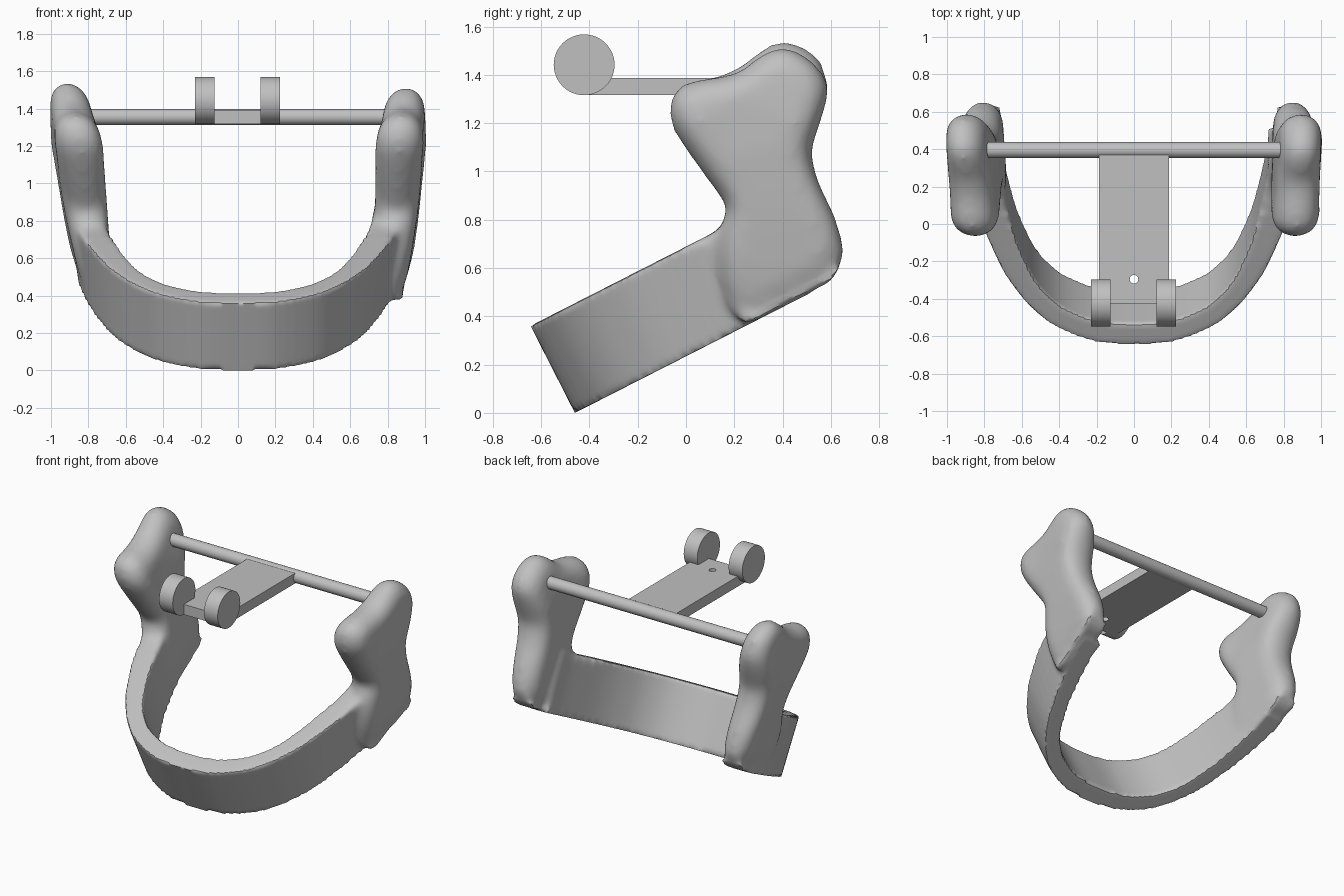
import bpy, bmesh, math
from mathutils import Vector

cube = bpy.data.objects.get("Cube")
if cube:
    bpy.data.objects.remove(cube, do_unlink=True)

grey = bpy.data.materials.new("light_grey")
grey.use_nodes = True
grey.diffuse_color = (0.53, 0.53, 0.53, 1)
grey.node_tree.nodes["Principled BSDF"].inputs["Base Color"].default_value = (0.53, 0.53, 0.53, 1)


def activate(obj):
    bpy.ops.object.select_all(action='DESELECT')
    obj.select_set(True)
    bpy.context.view_layer.objects.active = obj


def finish(obj, angle=35):
    """Colour an object and smooth it, keeping sharp edges."""
    obj.data.materials.clear()
    obj.data.materials.append(grey)
    activate(obj)
    bpy.ops.object.shade_smooth_by_angle(angle=math.radians(angle))


def spline(points, closed, steps=4):
    """Catmull-Rom curve through 2D points."""
    pts = [Vector(p) for p in points]
    n = len(pts)
    out = []
    for i in range(n if closed else n - 1):
        if closed:
            a, b, c, d = (pts[(i + k) % n] for k in (-1, 0, 1, 2))
        else:
            a, b, c, d = (pts[min(max(i + k, 0), n - 1)] for k in (-1, 0, 1, 2))
        for s in range(steps):
            t = s / steps
            out.append(0.5 * (2 * b + (c - a) * t + (2 * a - 5 * b + 4 * c - d) * t * t
                              + (3 * b - a - 3 * c + d) * t ** 3))
    if not closed:
        out.append(pts[-1])
    return out


def interpolate(table, z):
    if z <= table[0][0]:
        return table[0][1]
    for (z0, h0), (z1, h1) in zip(table, table[1:]):
        if z <= z1:
            return h0 + (h1 - h0) * (z - z0) / (z1 - z0)
    return table[-1][1]


# The jaw is built in a tilted frame: x, distance along the band, height above its underside
TILT = math.radians(27)
SIN, COS = math.sin(TILT), math.cos(TILT)
FRONT_Y = -.46
BAND_HEIGHT = .405
jaw = bmesh.new()


def add_to_jaw(verts, faces):
    new = [jaw.verts.new(v) for v in verts]
    made = [jaw.faces.new([new[i] for i in f]) for f in faces]
    bmesh.ops.recalc_face_normals(jaw, faces=made)
    bmesh.ops.triangulate(jaw, faces=[f for f in made if len(f.verts) > 4])


# U-shaped jaw band: half outlines (x, distance along), mirrored
OUTER = [(0, 0), (.2, .012), (.4, .095), (.52, .19), (.62, .32), (.705, .48), (.8, .76), (.85, 1), (.855, 1.1)]
INNER = [(0, .125), (.2, .14), (.38, .22), (.5, .34), (.58, .49), (.64, .66), (.69, .88), (.715, 1.02), (.72, 1.1)]
FLARE = .11


def mirrored(half):
    full = [(-x, v) for x, v in reversed(half[1:])] + half
    return spline(full, False)


verts, faces = [], []
for po, pi in zip(mirrored(OUTER), mirrored(INNER)):
    top_x = po.x * (1 + FLARE * BAND_HEIGHT * po.y)
    verts += [(po.x, po.y, 0), (top_x, po.y, BAND_HEIGHT), (pi.x, pi.y, BAND_HEIGHT), (pi.x, pi.y, 0)]
last = len(verts) - 4
for i in range(0, last, 4):
    for k in range(4):
        m = (k + 1) % 4
        faces.append((i + k, i + m, i + 4 + m, i + 4 + k))
faces += [(0, 1, 2, 3), (last, last + 1, last + 2, last + 3)]
add_to_jaw(verts, faces)

# Upright jaw branches: side outline (y, z), counter-clockwise, inflated to a rounded slab
BRANCH = [(.25, .375), (.4, .445), (.53, .51), (.6, .55), (.64, .62), (.652, .69), (.625, .8),
          (.555, .95), (.525, 1.06), (.535, 1.13), (.575, 1.25), (.592, 1.35), (.545, 1.44),
          (.46, 1.5), (.38, 1.515), (.3, 1.48), (.22, 1.415), (.12, 1.392), (.04, 1.38),
          (-.025, 1.355), (-.06, 1.31), (-.07, 1.25), (-.053, 1.17), (.03, 1.045), (.12, .92),
          (.165, .85), (.14, .77), (.13, .64), (.16, .48)]
HALF_THICKNESS = [(.45, .075), (.65, .1), (.85, .115), (1.2, .13), (1.35, .112), (1.5, .1)]
RINGS = 9


def inset(ring, amount):
    """Move a closed ring inwards, then relax it a little."""
    n = len(ring)
    moved = []
    for i, p in enumerate(ring):
        t = (ring[(i + 1) % n] - ring[i - 1]).normalized()
        moved.append(p + Vector((-t.y, t.x)) * amount)
    return [p * .5 + (moved[i - 1] + moved[(i + 1) % n]) * .25 for i, p in enumerate(moved)]


def add_branch(side, lift, base, lean_up, lean_back):
    outline = [(y + lift * .4, z + lift) if z > 1.4 else (y, z) for y, z in BRANCH]
    ring = spline(outline, True, 3)
    n = len(ring)
    rings = []
    for k in range(RINGS):
        rings.append(ring)
        ring = inset(ring, .013)
    verts, faces = [], []
    order = [(k, -1) for k in reversed(range(RINGS))] + [(k, 1) for k in range(RINGS)]
    for k, sign in order:
        rounded = math.sqrt(1 - (1 - k / (RINGS - 1)) ** 2)
        for y, z in rings[k]:
            along = (y - FRONT_Y) * COS + z * SIN
            up = z * COS - (y - FRONT_Y) * SIN
            # keep the underside flat and the rest rounded
            flat = .88 * min(max(1.25 - up / .12, .01), 1)
            half = interpolate(HALF_THICKNESS, z) * max(rounded, flat)
            middle = base + lean_up * (z - .65) + lean_back * (y - .25)
            verts.append((side * (middle + sign * half), along, up))
    for r in range(len(order) - 1):
        for i in range(n):
            j = (i + 1) % n
            faces.append((r * n + i, r * n + j, r * n + n + j, r * n + n + i))
    faces += [tuple(range(n)), tuple(range(len(verts) - n, len(verts)))]
    add_to_jaw(verts, faces)


add_branch(1, 0, .832, .07, .039)
add_branch(-1, .025, .783, .139, .052)

# Fuse band and branches into one skin and soften the rear
mesh = bpy.data.meshes.new("jaw")
jaw.to_mesh(mesh)
jaw.free()
jaw_object = bpy.data.objects.new("jaw", mesh)
jaw_object.location.y = FRONT_Y
jaw_object.rotation_euler.x = TILT
bpy.context.collection.objects.link(jaw_object)
remesh = jaw_object.modifiers.new("fuse", 'REMESH')
remesh.mode = 'VOXEL'
remesh.voxel_size = .016
activate(jaw_object)
bpy.ops.object.modifier_apply(modifier="fuse")

skin = bmesh.new()
skin.from_mesh(jaw_object.data)
for first, repeats in ((0, 1), (.7, 5), (.78, 10)):
    rear = [v for v in skin.verts if v.co.y > first and (v.co.z > .04 or first == 0)]
    for _ in range(repeats):
        bmesh.ops.smooth_vert(skin, verts=rear, factor=.5,
                              use_axis_x=True, use_axis_y=True, use_axis_z=True)
skin.to_mesh(jaw_object.data)
skin.free()
finish(jaw_object, 40)


# Hinge rod and the two discs, all lying along x
def x_cylinder(name, x, y, z, radius, length, sides):
    bpy.ops.mesh.primitive_cylinder_add(vertices=sides, radius=radius, depth=length,
                                        location=(x, y, z), rotation=(0, math.pi / 2, 0))
    obj = bpy.context.object
    obj.name = name
    finish(obj)


x_cylinder("hinge_rod", 0, .395, 1.354, .043, 1.62, 32)
x_cylinder("left_disc", .172, -.422, 1.442, .126, .106, 48)
x_cylinder("right_disc", -.178, -.422, 1.442, .126, .106, 48)

# Flat plate with a small round hole
curve = bpy.data.curves.new("plate", 'CURVE')
curve.dimensions = '2D'
curve.fill_mode = 'BOTH'
curve.extrude = .036
rectangle = [(-.187, -.425), (.187, -.425), (.187, .39), (-.187, .39)]
hole = [(.023 * math.cos(math.tau * i / 24), -.295 + .023 * math.sin(math.tau * i / 24)) for i in range(24)]
for loop in (rectangle, hole):
    s = curve.splines.new('POLY')
    s.points.add(len(loop) - 1)
    s.use_cyclic_u = True
    for point, (x, y) in zip(s.points, loop):
        point.co = (x, y, 0, 1)
plate = bpy.data.objects.new("plate", curve)
plate.location.z = 1.352
bpy.context.collection.objects.link(plate)
activate(plate)
bpy.ops.object.convert(target='MESH')
finish(bpy.context.object)
